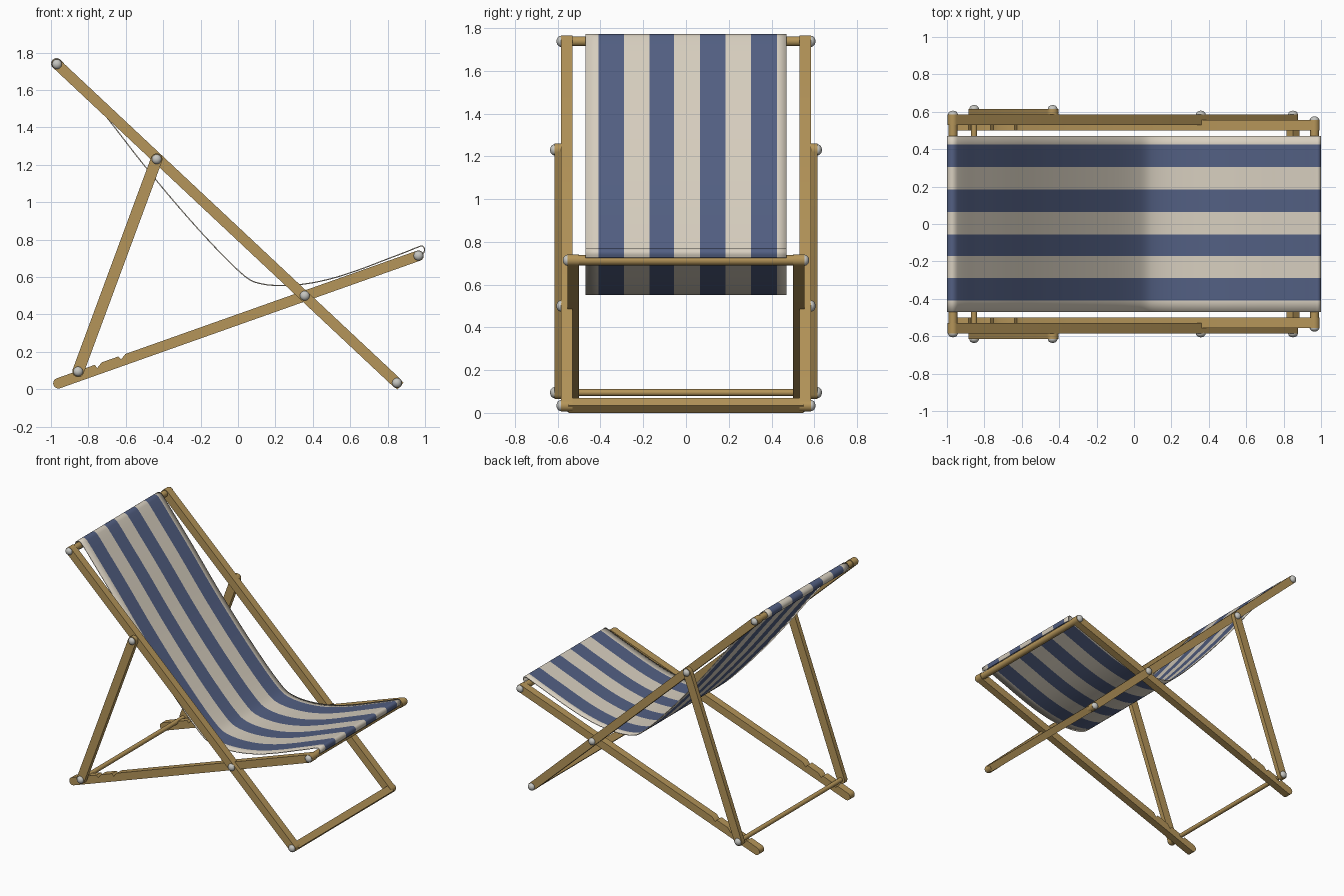
import bpy, bmesh, math
from mathutils import Vector

if "Cube" in bpy.data.objects:
    bpy.data.objects.remove(bpy.data.objects["Cube"])


def material(name, rgb):
    m = bpy.data.materials.new(name)
    m.diffuse_color = (*rgb, 1)
    m.use_nodes = True
    m.node_tree.nodes["Principled BSDF"].inputs["Base Color"].default_value = m.diffuse_color
    return m


WOOD = material("warm wood", (0.46, 0.30, 0.10))
CREAM = material("cream canvas", (0.68, 0.62, 0.52))
BLUE = material("blue canvas", (0.085, 0.115, 0.225))
STEEL = material("grey steel", (0.56, 0.56, 0.53))


def finish(bm, name, mats):
    bmesh.ops.recalc_face_normals(bm, faces=bm.faces[:])
    me = bpy.data.meshes.new(name)
    bm.to_mesh(me)
    bm.free()
    ob = bpy.data.objects.new(name, me)
    bpy.context.collection.objects.link(ob)
    for m in mats:
        me.materials.append(m)
    bpy.ops.object.select_all(action='DESELECT')
    bpy.context.view_layer.objects.active = ob
    ob.select_set(True)
    bpy.ops.object.shade_smooth_by_angle(angle=math.radians(35))
    return ob


def rail(name, a, b, r, y0, y1, notches=()):
    """Round-ended plank from a to b in the xz plane, with optional top notches."""
    a, b = Vector(a), Vector(b)
    u = (b - a).normalized()
    n = Vector((-u.y, u.x))
    L = (b - a).length
    pts = []
    for s in notches:
        pts += [(s, r), (s + 0.008, r - 0.02), (s + 0.04, r)]
    for i in range(13):
        t = math.pi / 2 - math.pi * i / 12
        pts.append((L + r * math.cos(t), r * math.sin(t)))
    for i in range(13):
        t = -math.pi / 2 - math.pi * i / 12
        pts.append((r * math.cos(t), r * math.sin(t)))
    for side, sgn in (("right", -1), ("left", 1)):
        bm = bmesh.new()
        vs = []
        for s, h in pts:
            p = a + u * s + n * h
            vs.append(bm.verts.new((p.x, sgn * y0, p.y)))
        f = bm.faces.new(vs)
        ex = bmesh.ops.extrude_face_region(bm, geom=[f])
        bmesh.ops.translate(bm, vec=(0, sgn * (y1 - y0), 0),
                            verts=[v for v in ex["geom"] if isinstance(v, bmesh.types.BMVert)])
        finish(bm, f"{name}_{side}", [WOOD])


def bar(name, c, r, half, sides=20, turn=0.0):
    """Crossbar along y with a regular cross-section."""
    bm = bmesh.new()
    rings = [[bm.verts.new((c[0] + r * math.cos(turn + 2 * math.pi * i / sides), y,
                            c[1] + r * math.sin(turn + 2 * math.pi * i / sides)))
              for i in range(sides)] for y in (-half, half)]
    for i in range(sides):
        j = (i + 1) % sides
        bm.faces.new((rings[0][i], rings[0][j], rings[1][j], rings[1][i]))
    for ring in rings:
        bm.faces.new(ring)
    finish(bm, name, [WOOD])


# Joint positions in the side profile (x, z)
TOP, FOOT = (-0.968, 1.738), (0.85, 0.034)
REAR, FRONT = (-0.96, 0.032), (0.965, 0.714)
STRUT_TOP, STRUT_LOW = (-0.435, 1.23), (-0.855, 0.095)
PIVOT = (0.357, 0.50)

# Wooden frames
rail("back_frame_rail", FOOT, TOP, 0.028, 0.53, 0.585)
rail("seat_frame_rail", REAR, FRONT, 0.028, 0.50, 0.555, notches=(0.09, 0.215, 0.35))
rail("support_strut", STRUT_LOW, STRUT_TOP, 0.031, 0.582, 0.615)

# Crossbars
tilt = math.atan2(TOP[1] - FOOT[1], TOP[0] - FOOT[0])
bar("top_bar", TOP, 0.023, 0.55)
bar("foot_bar", FOOT, 0.035, 0.55, 4, tilt + math.pi / 4)
bar("front_bar", FRONT, 0.024, 0.52)
bar("support_rod", STRUT_LOW, 0.016, 0.60)

# Domed bolt heads
bolts = [("top", TOP, 0.585), ("foot", FOOT, 0.585), ("front", FRONT, 0.555),
         ("strut_top", STRUT_TOP, 0.615), ("strut_low", STRUT_LOW, 0.615),
         ("pivot", PIVOT, 0.585)]
for nm, (x, z), y in bolts:
    for side, sgn in (("right", -1), ("left", 1)):
        bm = bmesh.new()
        bmesh.ops.create_uvsphere(bm, u_segments=20, v_segments=12, radius=0.026)
        for v in bm.verts:
            v.co = (x + v.co.x, sgn * y + 0.8 * v.co.z, z + v.co.y)
        finish(bm, f"{nm}_bolt_{side}", [STEEL])

# Striped canvas sling: smooth curve through profile points, hemmed over both bars
profile = [(-0.962, 1.711), (-0.986, 1.719), (-0.997, 1.741), (-0.988, 1.761),
           (-0.967, 1.768), (-0.945, 1.754), (-0.85, 1.638), (-0.70, 1.452),
           (-0.50, 1.195), (-0.30, 0.955), (-0.10, 0.735), (0.03, 0.61),
           (0.09, 0.573), (0.20, 0.555), (0.35, 0.562), (0.50, 0.592),
           (0.65, 0.640), (0.80, 0.697), (0.90, 0.735), (0.965, 0.761),
           (0.986, 0.765), (0.997, 0.750), (0.992, 0.726)]
P = [Vector(p) for p in profile]
P = [2 * P[0] - P[1]] + P + [2 * P[-1] - P[-2]]
curve = []
for i in range(1, len(P) - 2):
    m0 = (P[i + 1] - P[i - 1])
    m1 = (P[i + 2] - P[i])
    d = (P[i + 1] - P[i]).length
    m0, m1 = m0.normalized() * d, m1.normalized() * d
    for k in range(5):
        t = k / 5
        curve.append(P[i] * (2*t**3 - 3*t*t + 1) + m0 * (t**3 - 2*t*t + t)
                     + P[i + 1] * (3*t*t - 2*t**3) + m1 * (t**3 - t*t))
curve.append(P[-2])

edges = [-0.47, -0.41, -0.29, -0.17, -0.055, 0.065, 0.185, 0.305, 0.425, 0.47]
bm = bmesh.new()
rows = [[bm.verts.new((p.x, y, p.y)) for y in edges] for p in curve]
for r0, r1 in zip(rows, rows[1:]):
    for j in range(len(edges) - 1):
        f = bm.faces.new((r0[j], r0[j + 1], r1[j + 1], r1[j]))
        f.material_index = j % 2
canvas = finish(bm, "canvas_sling", [CREAM, BLUE])
solid = canvas.modifiers.new("thickness", 'SOLIDIFY')
solid.thickness = 0.006
solid.offset = 0
